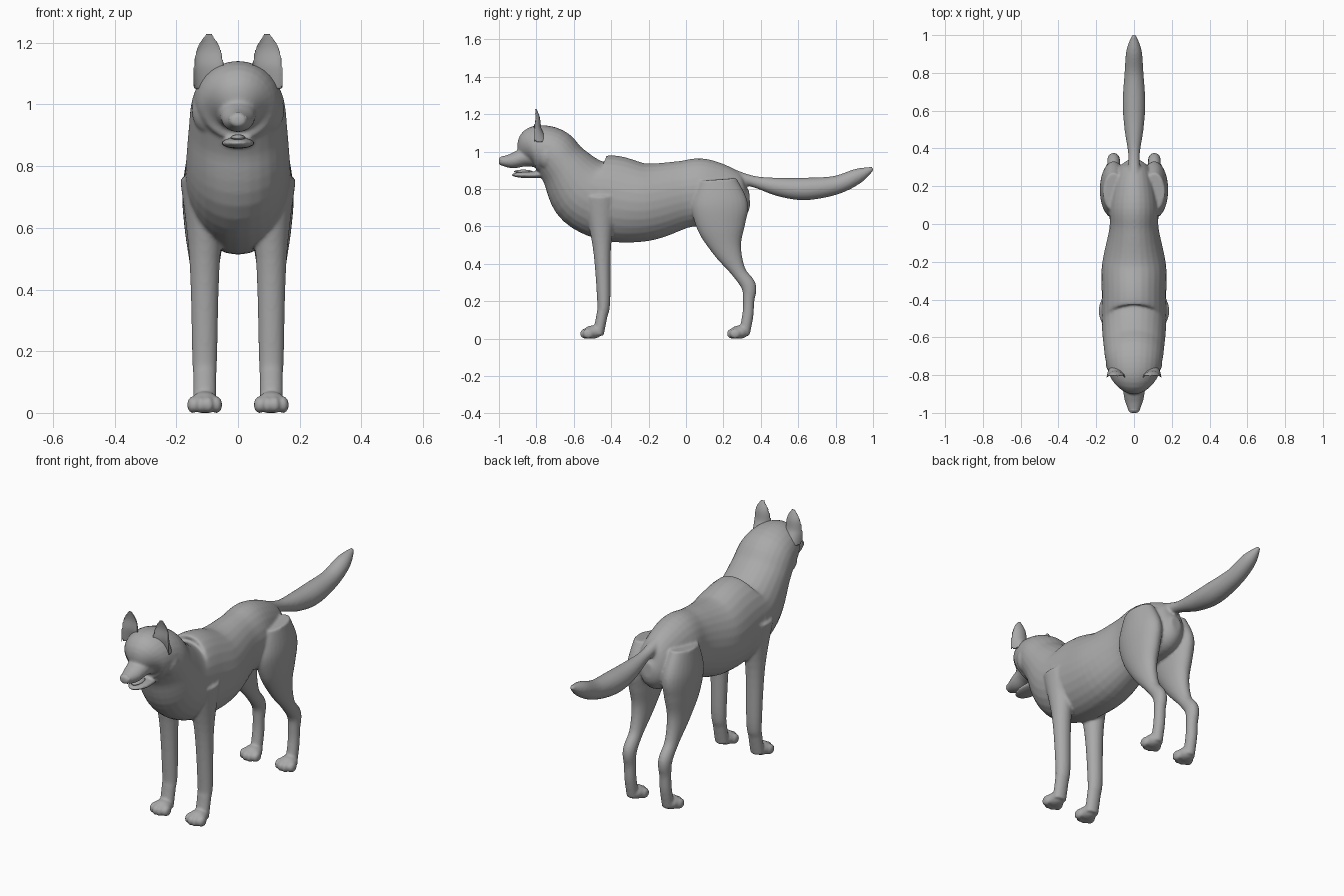
import bpy
import bmesh
import math
from mathutils import Vector, Matrix

cube = bpy.data.objects.get("Cube")
if cube:
    bpy.data.objects.remove(cube)

GREY = (0.4, 0.4, 0.4, 1)
material = bpy.data.materials.new("plain grey")
material.use_nodes = True
material.diffuse_color = GREY
material.node_tree.nodes["Principled BSDF"].inputs["Base Color"].default_value = GREY


def spline(stations, steps=6):
    """Catmull-Rom interpolation through the cross-section stations."""
    vectors = [Vector(station) for station in stations]
    padded = [vectors[0], *vectors, vectors[-1]]
    smooth = []
    for before, start, end, after in zip(padded, padded[1:], padded[2:], padded[3:]):
        leave, arrive = (end - before) / 2, (after - start) / 2
        for step in range(steps):
            t = step / steps
            ease = t * t * (3 - 2 * t)
            smooth.append(start.lerp(end, ease) + leave * t * (1 - t) ** 2 - arrive * t * t * (1 - t))
    smooth.append(vectors[-1])
    return smooth


def loft(bm, stations, x=0, cup=False, sides=28):
    """Oval rings square to a path; station: y, z, half depth, half width."""
    path = spline(stations)
    rings = []
    for index, (y, z, depth, width) in enumerate(path):
        ahead = path[min(index + 1, len(path) - 1)]
        behind = path[max(index - 1, 0)]
        normal = Vector((0, ahead[1] - behind[1], behind[0] - ahead[0])).normalized()
        ring = []
        for k in range(sides):
            angle = math.tau * k / sides
            across, along = math.sin(angle), math.cos(angle)
            if cup and along < 0:
                along *= -0.5
            ring.append(bm.verts.new(Vector((x + width * across, y, z)) + normal * depth * along))
        rings.append(ring)
    for ring, following in zip(rings, rings[1:]):
        for k in range(sides):
            n = (k + 1) % sides
            bm.faces.new((ring[k], ring[n], following[n], following[k]))
    bm.faces.new(rings[0][::-1])
    bm.faces.new(rings[-1])


def with_width(stations, factor, base=0):
    """Derive each half width from the half depth."""
    return [(y, z, depth, base + factor * depth) for y, z, depth in stations]


def ball(bm, centre, size, tilt=0):
    """Ellipsoid with the radii given by size."""
    place = Matrix.Translation(centre) @ Matrix.Rotation(tilt, 4, 'X') @ Matrix.Diagonal((*size, 1))
    bmesh.ops.create_uvsphere(bm, u_segments=20, v_segments=12, radius=1, matrix=place)


def finish(bm, name):
    bmesh.ops.recalc_face_normals(bm, faces=bm.faces)
    for face in bm.faces:
        face.smooth = True
    mesh = bpy.data.meshes.new(name)
    bm.to_mesh(mesh)
    bm.free()
    mesh.materials.append(material)
    obj = bpy.data.objects.new(name, mesh)
    bpy.context.collection.objects.link(obj)
    return obj


def weld(obj, voxel, rounds):
    """Fuse overlapping volumes into one smooth skin."""
    remesh = obj.modifiers.new("fuse", 'REMESH')
    remesh.mode = 'VOXEL'
    remesh.voxel_size = voxel
    remesh.use_smooth_shade = True
    soften = obj.modifiers.new("soften", 'SMOOTH')
    soften.factor = 0.5
    soften.iterations = rounds


# Rump, belly, chest, neck and skull
TRUNK = [
    (.34, .75, .04, .03), (.28, .75, .13, .09), (.1, .78, .18, .13), (-.02, .77, .18, .13),
    (-.22, .73, .21, .17), (-.4, .75, .23, .17), (-.54, .79, .2, .17), (-.65, .92, .14, .16),
    (-.72, 1, .13, .15), (-.82, 1.01, .12, .12), (-.88, .98, .04, .04)]
MUZZLE = with_width([(-.78, .98, .07), (-.86, .97, .05), (-.93, .95, .04), (-1, .95, .02)], 1.25)
TAIL = with_width([
    (.24, .87, .04), (.36, .84, .03), (.5, .81, .05), (.64, .8, .06),
    (.8, .82, .05), (.92, .87, .04), (1, .91, .01)], 1)
FRONT_LEG = with_width([
    (-.46, .76, .1), (-.45, .5, .05), (-.44, .2, .035), (-.45, .12, .03), (-.47, .02, .03)], .6, .02)
HIND_LEG = with_width([
    (.17, .85, .1), (.18, .72, .15), (.19, .6, .13), (.22, .48, .08), (.28, .36, .04),
    (.335, .28, .04), (.335, .2, .03), (.33, .12, .03), (.31, .02, .03)], .35, .02)
EAR = [(-.82, 1.05, .08, .05), (-.82, 1.12, .05, .05), (-.81, 1.18, .03, .04), (-.81, 1.23, .01, .01)]

bm = bmesh.new()
for part in (TRUNK, MUZZLE, TAIL):
    loft(bm, part)
# Lower jaw
ball(bm, (0, -.83, .875), (.055, .105, .018))
for side in (1, -1):
    leg_x = .108 * side
    for leg, paw_y in ((FRONT_LEG, -.5), (HIND_LEG, .285)):
        loft(bm, leg, leg_x)
        # Paw with four toes, the middle pair further forward
        ball(bm, (leg_x, paw_y, .034), (.047, .05, .036))
        for toe in (-1.5, -.5, .5, 1.5):
            ball(bm, (leg_x + toe * .026, paw_y - .045 + abs(toe) * .015, .026), (.018, .03, .028))
    # Shoulder, cheek and brow masses
    ball(bm, (.09 * side, -.45, .73), (.085, .1, .18), .2)
    ball(bm, (.085 * side, -.74, .98), (.065, .06, .08))
    ball(bm, (.05 * side, -.845, 1.05), (.035, .025, .016), .4)
for vert in bm.verts:
    vert.co.z = max(vert.co.z, 0)
weld(finish(bm, "dog_body"), .007, 5)

for side, label in ((1, "left"), (-1, "right")):
    # Cupped ear opening to the front
    bm = bmesh.new()
    loft(bm, EAR, .095 * side, cup=True)
    weld(finish(bm, label + "_ear"), .004, 3)
    # Almond eye
    bm = bmesh.new()
    ball(bm, (.057 * side, -.86, 1.024), (.018, .016, .012))
    finish(bm, label + "_eye")

# Nose pad with nostril wings
bm = bmesh.new()
ball(bm, (0, -.98, .957), (.026, .018, .018))
for side in (1, -1):
    ball(bm, (.017 * side, -.98, .953), (.014, .016, .013))
finish(bm, "nose")

# Tongue resting on the jaw
bm = bmesh.new()
ball(bm, (0, -.87, .893), (.024, .05, .01))
finish(bm, "tongue")
